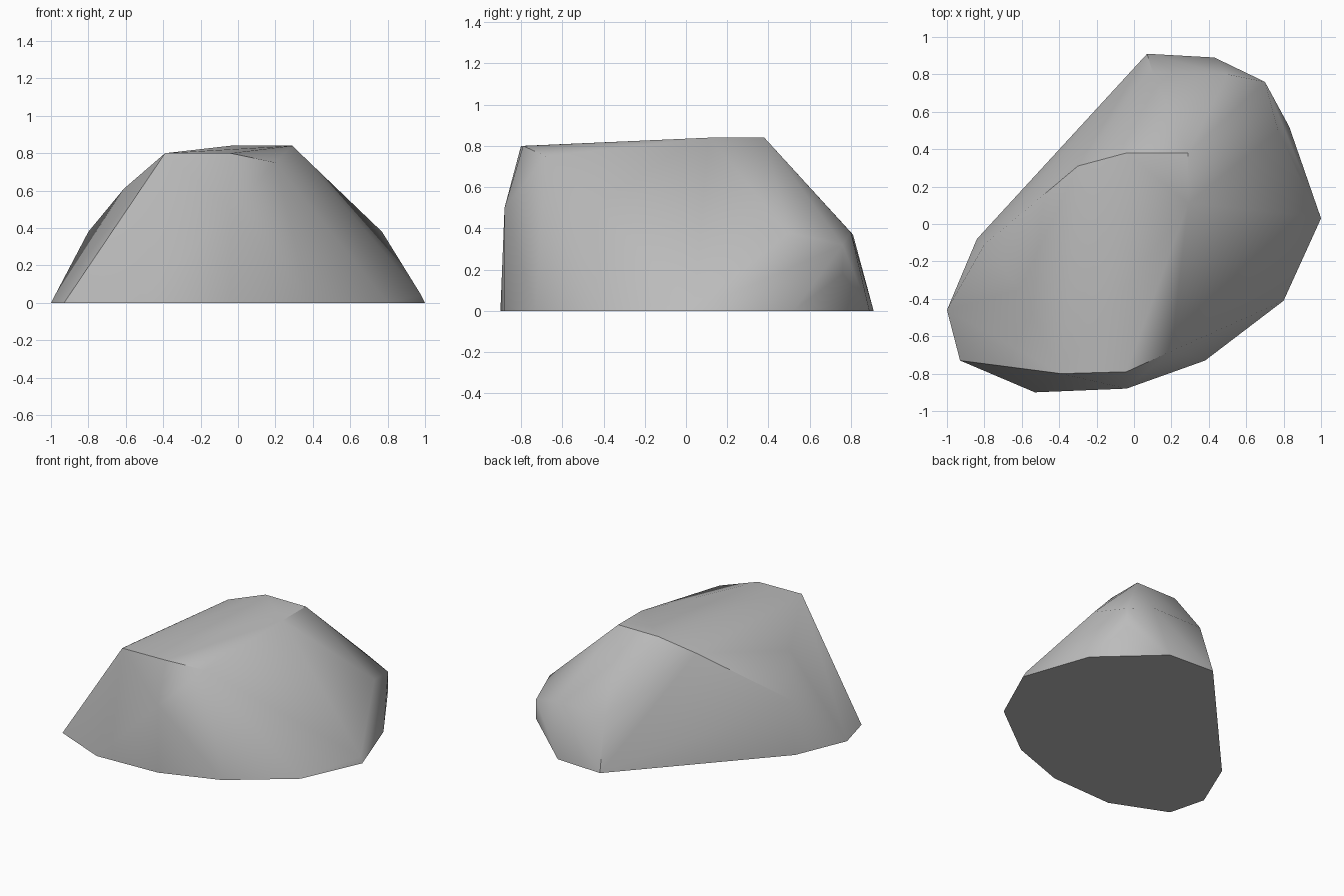
import bpy
import bmesh
import math

default_cube = bpy.data.objects.get("Cube")
if default_cube:
    bpy.data.objects.remove(default_cube, do_unlink=True)


def make_material(name, colour):
    """Create a plain flat-coloured material."""
    material = bpy.data.materials.new(name)
    material.use_nodes = True
    material.diffuse_color = colour
    shader = material.node_tree.nodes["Principled BSDF"]
    shader.inputs["Base Color"].default_value = colour
    shader.inputs["Roughness"].default_value = 0.9
    return material


def make_hull(name, points, material, smooth_angle):
    """Wrap a convex skin around the points and shade it smooth by angle."""
    bm = bmesh.new()
    for point in points:
        bm.verts.new(point)
    hull = bmesh.ops.convex_hull(bm, input=bm.verts)
    unused = {v for v in hull["geom_interior"] + hull["geom_unused"]
              if isinstance(v, bmesh.types.BMVert) and v.is_valid}
    if unused:
        bmesh.ops.delete(bm, geom=list(unused), context="VERTS")

    # Join the flat underside into one face
    bmesh.ops.dissolve_limit(bm, angle_limit=math.radians(0.5),
                             verts=bm.verts, edges=bm.edges)
    bmesh.ops.recalc_face_normals(bm, faces=bm.faces)

    mesh = bpy.data.meshes.new(name)
    bm.to_mesh(mesh)
    bm.free()
    mesh.materials.append(material)
    rock = bpy.data.objects.new(name, mesh)
    bpy.context.collection.objects.link(rock)

    bpy.ops.object.select_all(action="DESELECT")
    rock.select_set(True)
    bpy.context.view_layer.objects.active = rock
    bpy.ops.object.shade_smooth_by_angle(angle=smooth_angle)
    return rock


# Footprint on the ground
footprint = [(0.07, 0.91), (0.43, 0.89), (0.83, 0.52), (1, 0.03),
             (0.8, -0.41), (0.38, -0.73), (-0.04, -0.88), (-0.53, -0.9),
             (-0.93, -0.73), (-1, -0.46), (-0.84, -0.08)]

# Corners part of the way up the sides
shoulders = [(0.1, 0.81, 0.37), (0.5, 0.8, 0.38), (0.7, 0.76, 0.32),
             (0.7, 0.76, 0.18), (0.77, 0.5, 0.38), (0.98, 0.04, 0.04),
             (-0.04, -0.88, 0.5), (-0.61, -0.35, 0.61), (-0.8, -0.11, 0.38)]

# Corners around the crown
crown = [(-0.39, -0.8, 0.8), (-0.04, -0.79, 0.8), (0.2, -0.68, 0.75),
         (0.29, 0.11, 0.84), (0.29, 0.38, 0.84), (-0.04, 0.38, 0.84),
         (-0.3, 0.31, 0.76)]

stone_grey = make_material("stone_grey", (0.5, 0.5, 0.5, 1))
ground_points = [(x, y, 0) for x, y in footprint]
make_hull("boulder", ground_points + shoulders + crown, stone_grey,
          math.radians(40))
